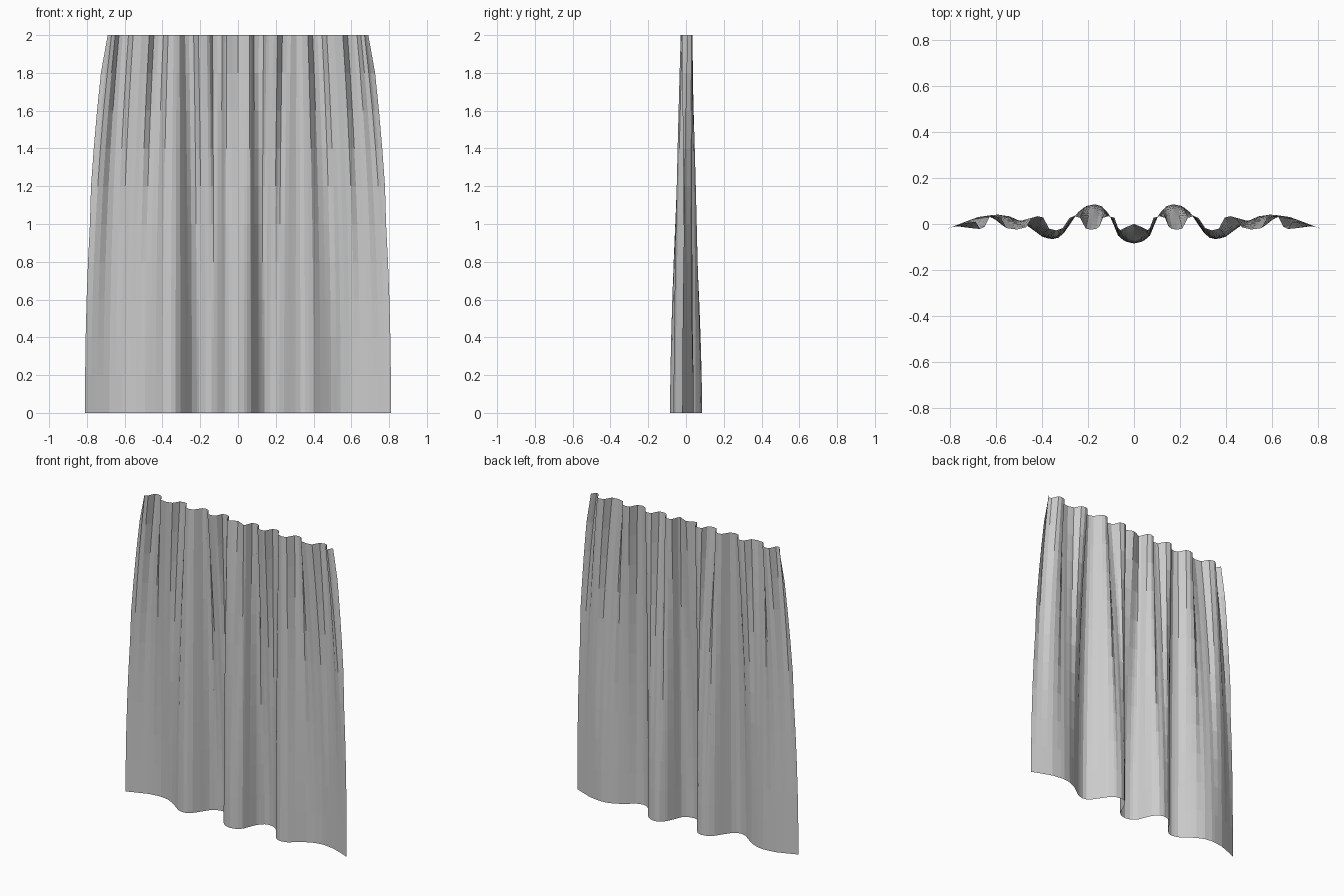
import bpy

if "Cube" in bpy.data.objects:
    bpy.data.objects.remove(bpy.data.objects["Cube"])

# (x, y) of the tight pleats along the top edge, right half
TOP = [(0, 0), (.03, -.012), (.06, -.027), (.07, -.015), (.085, .027), (.11, .034),
       (.135, .027), (.15, -.01), (.165, -.022), (.19, -.024), (.21, -.02), (.235, .027),
       (.26, .034), (.28, .027), (.31, -.018), (.34, -.028), (.37, -.02), (.395, .028),
       (.42, .034), (.445, .027), (.47, -.014), (.51, -.024), (.555, -.018), (.58, .027),
       (.61, .035), (.63, .03), (.65, -.012), (.67, -.022), (.69, .01)]
# (x, y) of the broad folds along the hem, right half
HEM = [(0, -.085), (.04, -.076), (.07, -.05), (.09, 0), (.11, .045), (.14, .077), (.17, .086),
       (.21, .078), (.245, .05), (.275, .005), (.3, -.035), (.33, -.06), (.36, -.067),
       (.4, -.055), (.44, -.025), (.49, .01), (.54, .033), (.6, .042), (.68, .03),
       (.75, .004), (.81, -.02)]
# top x -> hem x
SPREAD = [(0, 0), (.075, .08), (.19, .172), (.295, .28), (.34, .355), (.39, .43), (.61, .68), (.69, .81)]


def lerp_table(table, x):
    for (x0, y0), (x1, y1) in zip(table, table[1:]):
        if x <= x1:
            return y0 + (y1 - y0) * (x - x0) / (x1 - x0)
    return table[-1][1]


# column positions: each pleat segment split in two
cols = [0.0]
for (x0, _), (x1, _) in zip(TOP, TOP[1:]):
    cols += [(x0 + x1) / 2, x1]

# cloth grid: pleats at the top relax into the folds at the hem
ROWS = 10
verts, faces = [], []
for r in range(ROWS + 1):
    t = 1 - r / ROWS
    wx = 1 - (1 - t) ** 2.2
    wy = 1 - (1 - t) ** 1.6
    for c in cols:
        hx = lerp_table(SPREAD, c)
        x = c + (hx - c) * wx
        if c == cols[-1] and 0 < t < .5:
            x += .012 * (1 - t)
        y = lerp_table(TOP, c) * (1 - wy) + lerp_table(HEM, hx) * wy
        verts.append((x, y, 2 * r / ROWS))
n = len(cols)
for r in range(ROWS):
    for i in range(n - 1):
        a = r * n + i
        faces.append((a, a + 1, a + n + 1, a + n))

mesh = bpy.data.meshes.new("curtain")
mesh.from_pydata(verts, [], faces)
curtain = bpy.data.objects.new("curtain", mesh)
bpy.context.collection.objects.link(curtain)

# mirrored left half
mirror = curtain.modifiers.new("mirror", 'MIRROR')
mirror.use_axis[0] = True
mirror.use_clip = True
